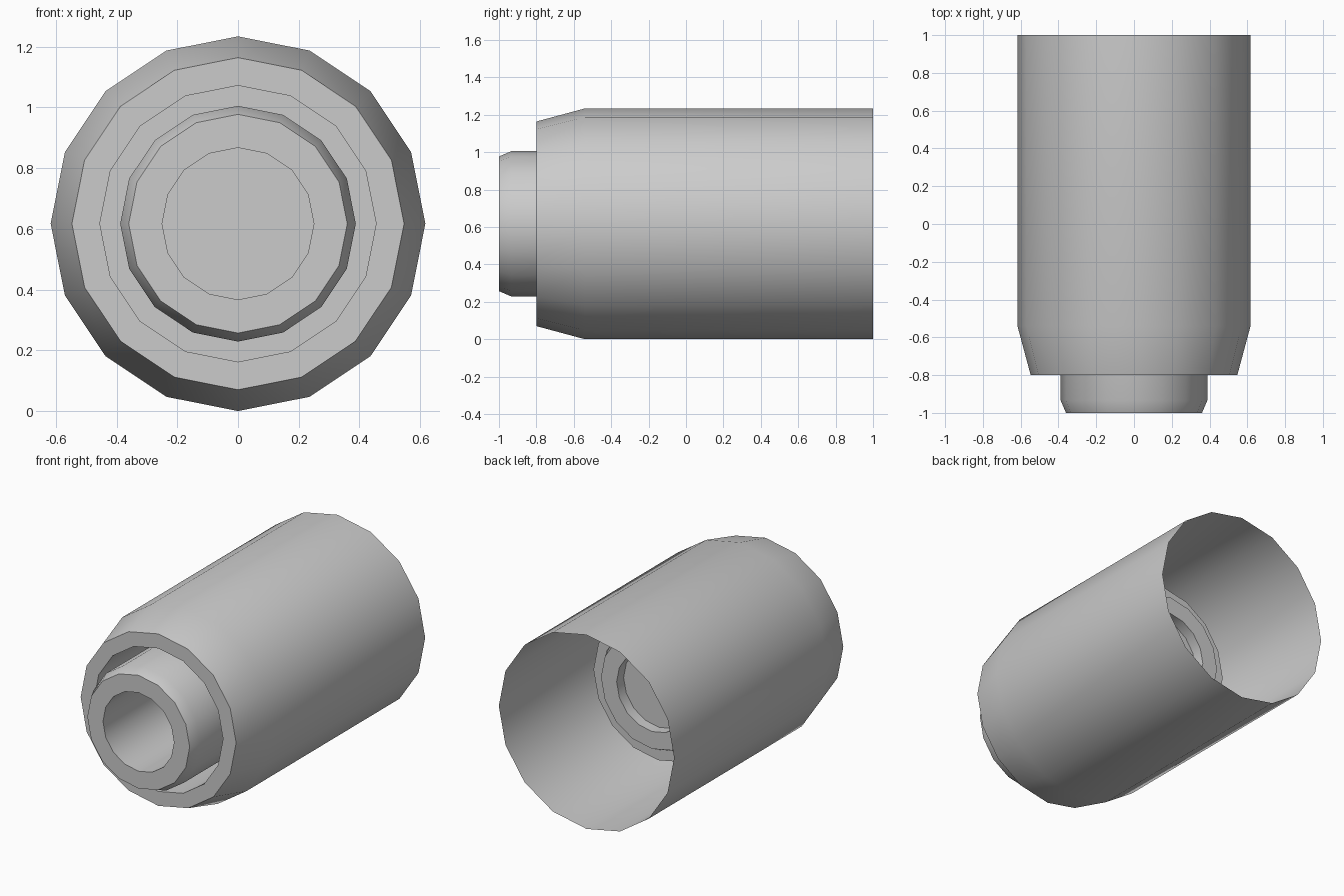
import bpy
import bmesh
from math import cos, sin, tau, radians

if "Cube" in bpy.data.objects:
    bpy.data.objects.remove(bpy.data.objects["Cube"])

SIDES = 16
R = 0.617          # outer radius, also the height of the axis


def lathe(name, profile, closed=False):
    """Revolve (radius, y) points around the lengthwise axis."""
    bm = bmesh.new()
    rings = []
    for r, y in profile:
        rings.append([bm.verts.new((r * sin(tau * i / SIDES), y,
                                    R + r * cos(tau * i / SIDES)))
                      for i in range(SIDES)])
    pairs = list(zip(rings, rings[1:]))
    if closed:
        pairs.append((rings[-1], rings[0]))
    for a, b in pairs:
        for i in range(SIDES):
            j = (i + 1) % SIDES
            bm.faces.new((a[i], a[j], b[j], b[i]))
    if len(profile) == 1:
        bm.faces.new(rings[0])
    bmesh.ops.recalc_face_normals(bm, faces=bm.faces[:])
    mesh = bpy.data.meshes.new(name)
    bm.to_mesh(mesh)
    bm.free()
    obj = bpy.data.objects.new(name, mesh)
    bpy.context.collection.objects.link(obj)
    bpy.ops.object.select_all(action='DESELECT')
    obj.select_set(True)
    bpy.context.view_layer.objects.active = obj
    bpy.ops.object.shade_smooth_by_angle(angle=radians(30))
    return obj


# Outer shell, open at the back, turned inward at the front into a sleeve
lathe("outer_shell", [(R, 1.0), (R, -0.54), (0.547, -0.80), (0.455, -0.80),
                      (0.455, 0.28), (0.388, 0.28)])

# Inner tube with chamfered ends
lathe("inner_tube", [(0.25, -1.0), (0.36, -1.0), (0.388, -0.935),
                     (0.388, 0.28), (0.36, 0.34), (0.25, 0.34)], closed=True)

# Disc blocking the bore near its rear end
lathe("bore_plug", [(0.25, 0.27)])
